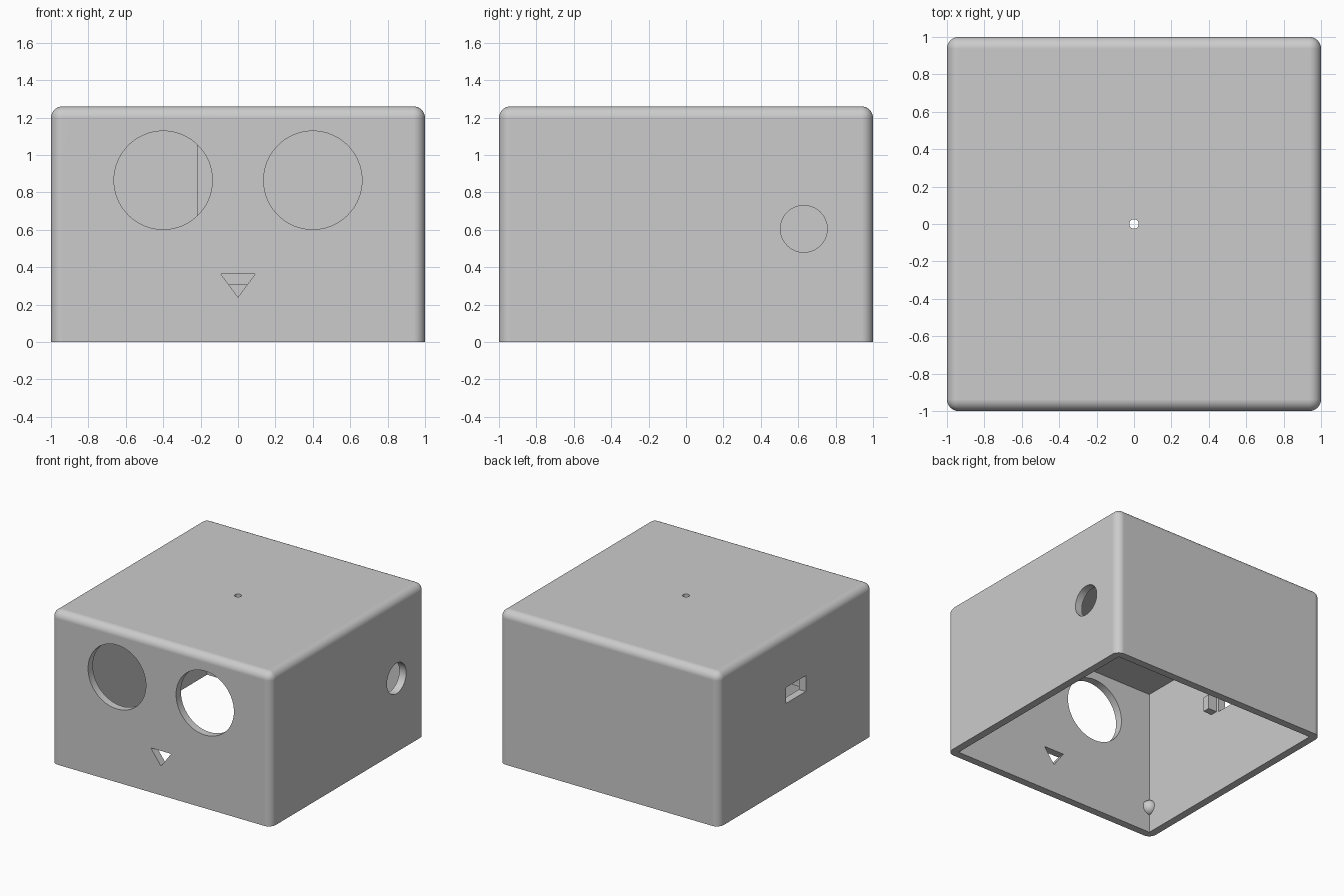
import bpy
import bmesh
import math
from mathutils import Matrix, Vector

cube = bpy.data.objects.get("Cube")
if cube:
    bpy.data.objects.remove(cube, do_unlink=True)

HEIGHT = 1.26
WALL = 0.0625
INNER = 1 - WALL

grey = bpy.data.materials.new("plain grey")
grey.use_nodes = True
grey.diffuse_color = (0.6, 0.6, 0.6, 1)
grey.node_tree.nodes["Principled BSDF"].inputs["Base Color"].default_value = (0.6, 0.6, 0.6, 1)


def finish(name, bm):
    """Turn a bmesh into a named grey object."""
    bmesh.ops.recalc_face_normals(bm, faces=bm.faces)
    mesh = bpy.data.meshes.new(name)
    bm.to_mesh(mesh)
    bm.free()
    mesh.materials.append(grey)
    obj = bpy.data.objects.new(name, mesh)
    bpy.context.collection.objects.link(obj)
    return obj


def box_mesh(lo, hi):
    lo, hi = Vector(lo), Vector(hi)
    bm = bmesh.new()
    bmesh.ops.create_cube(bm, size=1)
    for v in bm.verts:
        v.co = Vector(lo[i] + (v.co[i] + 0.5) * (hi[i] - lo[i]) for i in range(3))
    return bm


def box(name, lo, hi):
    return finish(name, box_mesh(lo, hi))


def rod(name, centre, radius, depth, axis):
    turn = Vector((0, 0, 1)).rotation_difference(Vector(axis)).to_matrix().to_4x4()
    bm = bmesh.new()
    bmesh.ops.create_cone(bm, cap_ends=True, segments=64, radius1=radius, radius2=radius,
                          depth=depth, matrix=Matrix.Translation(centre) @ turn)
    return finish(name, bm)


def activate(obj):
    bpy.ops.object.select_all(action='DESELECT')
    obj.select_set(True)
    bpy.context.view_layer.objects.active = obj


def cut(obj, cutter):
    mod = obj.modifiers.new("cut", 'BOOLEAN')
    mod.operation = 'DIFFERENCE'
    mod.solver = 'EXACT'
    mod.object = cutter
    activate(obj)
    bpy.ops.object.modifier_apply(modifier=mod.name)
    bpy.data.objects.remove(cutter, do_unlink=True)


# Rounded shell: every edge except those around the open bottom
bm = box_mesh((-1, -1, 0), (1, 1, HEIGHT))
rounded = [e for e in bm.edges if any(v.co.z > 0.1 for v in e.verts)]
bmesh.ops.bevel(bm, geom=rounded, offset=WALL, segments=8, profile=0.5, affect='EDGES')
shell = finish("box_shell", bm)
cut(shell, box("cavity", (-INNER, -INNER, -0.2), (INNER, INNER, HEIGHT - WALL)))

# Two round eye holes in the front
for side in (-1, 1):
    cut(shell, rod("eye_cutter", (side * 0.4, -1, 0.865), 0.263, 0.3, (0, 1, 0)))

# Small triangular hole below the eyes
bm = bmesh.new()
corners = [bm.verts.new((x, -1.2, z)) for x, z in ((-0.093, 0.365), (0.093, 0.365), (0, 0.24))]
face = bm.faces.new(corners)
grown = bmesh.ops.extrude_face_region(bm, geom=[face])["geom"]
bmesh.ops.translate(bm, vec=(0, 0.4, 0),
                    verts=[g for g in grown if isinstance(g, bmesh.types.BMVert)])
cut(shell, finish("triangle_cutter", bm))

# Round side hole, rectangular side slot and pin hole in the lid
cut(shell, rod("side_cutter", (1, 0.63, 0.605), 0.125, 0.3, (1, 0, 0)))
cut(shell, box("slot_cutter", (-1.1, -0.127, 0.69), (-0.9, 0.127, 0.82)))
cut(shell, rod("pin_cutter", (0, 0, HEIGHT), 0.025, 0.3, (0, 0, 1)))

activate(shell)
bpy.ops.object.shade_smooth_by_angle(angle=math.radians(30))
weighted = shell.modifiers.new("flat_panels", 'WEIGHTED_NORMAL')
weighted.keep_sharp = True

# Lugs inside, on both sides of the slot
for side in (-1, 1):
    ends = sorted((side * 0.15, side * 0.21))
    box("slot_lug", (-INNER - 0.01, ends[0], 0.7), (-0.86, ends[1], 0.82))

# Raised panel on the inside of the back wall
box("back_inner_panel", (-0.22, 0.88, 0.305), (0.7, INNER + 0.01, HEIGHT - WALL + 0.01))

# Round nubs in the four inner corners, trimmed to the inside
for sx in (-1, 1):
    for sy in (-1, 1):
        bm = bmesh.new()
        bmesh.ops.create_uvsphere(bm, u_segments=32, v_segments=16, radius=0.06,
                                  matrix=Matrix.Translation((sx * INNER, sy * INNER, 0.21)))
        for axis in ((sx, 0, 0), (0, sy, 0)):
            bmesh.ops.bisect_plane(bm, geom=bm.verts[:] + bm.edges[:] + bm.faces[:],
                                   plane_co=(sx * INNER, sy * INNER, 0), plane_no=axis,
                                   clear_outer=True)
        nub = finish("corner_nub", bm)
        # keep the open shell facing into the box
        centre = Vector((sx * INNER, sy * INNER, 0.21))
        first = nub.data.polygons[0]
        if first.normal.dot(first.center - centre) < 0:
            nub.data.flip_normals()
        activate(nub)
        bpy.ops.object.shade_smooth_by_angle(angle=math.radians(30))
